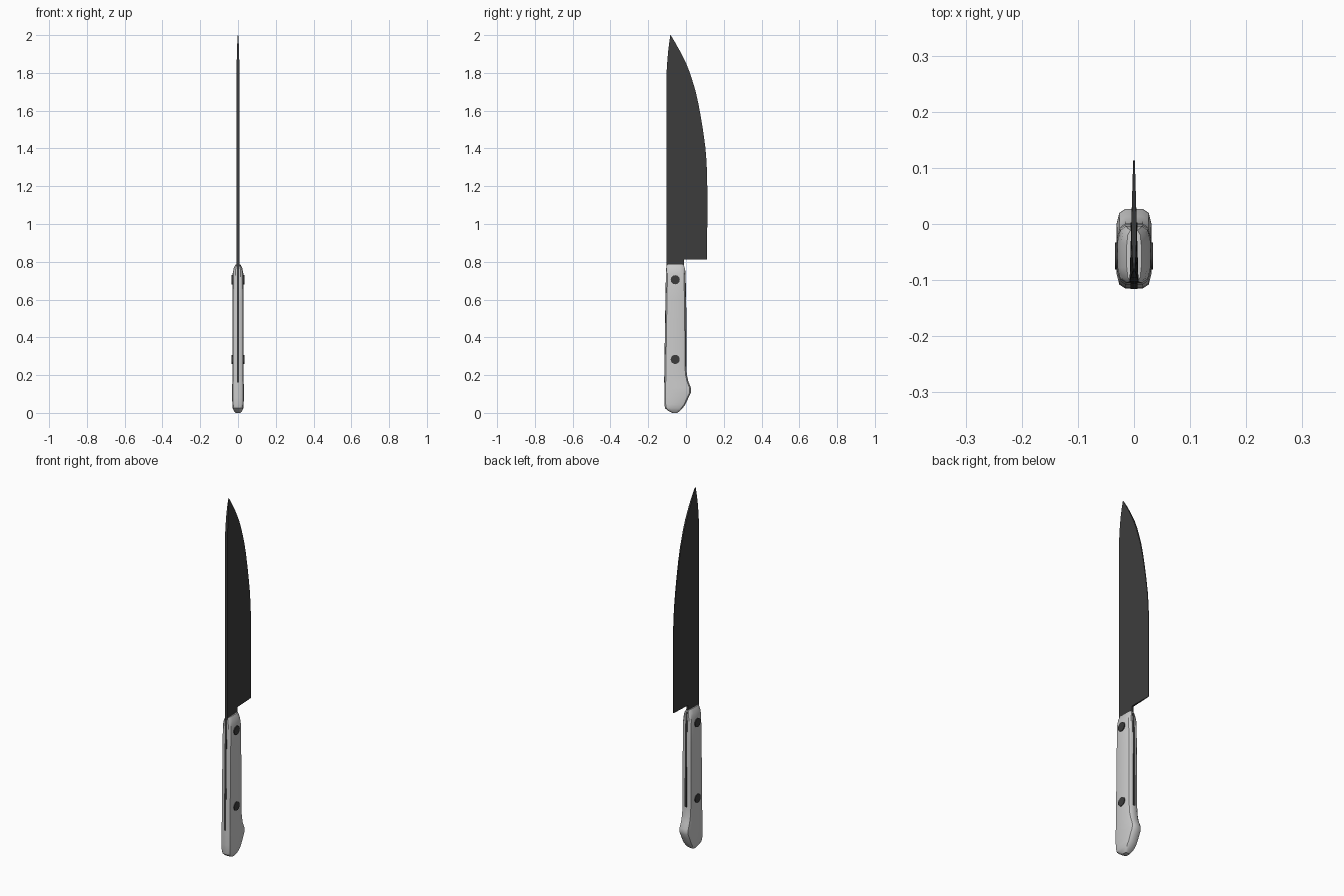
import bpy, bmesh, math

dark = bpy.data.materials.new("dark_steel")
dark.diffuse_color = (0.045, 0.045, 0.045, 1)


def loft(name, rings, angle, mat=None):
    """Skin closed rings of equal length and cap both ends."""
    bm = bmesh.new()
    vs = [[bm.verts.new(p) for p in r] for r in rings]
    n = len(vs[0])
    for a, b in zip(vs, vs[1:]):
        for i in range(n):
            j = (i + 1) % n
            bm.faces.new((a[i], a[j], b[j], b[i]))
    bm.faces.new(vs[0][::-1])
    bm.faces.new(vs[-1])
    bmesh.ops.recalc_face_normals(bm, faces=bm.faces)
    me = bpy.data.meshes.new(name)
    bm.to_mesh(me)
    bm.free()
    ob = bpy.data.objects.new(name, me)
    bpy.context.collection.objects.link(ob)
    finish(ob, angle, mat)
    return ob


def finish(ob, angle, mat):
    if mat:
        ob.data.materials.append(mat)
    bpy.ops.object.select_all(action='DESELECT')
    ob.select_set(True)
    bpy.context.view_layer.objects.active = ob
    bpy.ops.object.shade_smooth_by_angle(angle=math.radians(angle))


def half_thickness(y):
    # thick at the spine, thin at the cutting edge
    return 0.008 - 0.0065 * (y + 0.104) / 0.217


def steel_ring(z, y0, y1, k=1.0):
    a, b = half_thickness(y0) * k, half_thickness(y1) * k
    return [(-a, y0, z), (a, y0, z), (b, y1, z), (-b, y1, z)]


def handle_ring(z, y0, y1, w):
    # rounded rectangle with chamfered corners
    c = min(0.026, (y1 - y0) * 0.28)
    half = [(0.5 * w, y0), (0.85 * w, y0 + 0.28 * c), (w, y0 + c),
            (w, y1 - c), (0.85 * w, y1 - 0.28 * c), (0.5 * w, y1)]
    return [(x, y, z) for x, y in half] + [(-x, y, z) for x, y in half[::-1]]


# Blade: z, spine y, edge y, thickness factor
blade = [(0.77, -0.103, -0.011, 1), (0.811, -0.103, -0.010, 1),
         (0.813, -0.103, 0.112, 1), (1.15, -0.103, 0.113, 1),
         (1.26, -0.103, 0.112, 1), (1.34, -0.103, 0.108, 1),
         (1.41, -0.103, 0.102, 1), (1.49, -0.103, 0.091, 1),
         (1.57, -0.103, 0.078, 1), (1.64, -0.103, 0.065, 1),
         (1.71, -0.103, 0.049, 1), (1.80, -0.103, 0.021, 0.95),
         (1.85, -0.100, 0.001, 0.9), (1.91, -0.095, -0.029, 0.75),
         (1.96, -0.089, -0.057, 0.5), (2.0, -0.083, -0.081, 0.15)]
loft("blade", [steel_ring(*s) for s in blade], 20, dark)

# Full tang, slightly proud of the handle front and back
tang = [(0.16, -0.1155, -0.03), (0.25, -0.1145, 0.0025), (0.40, -0.112, 0.0025),
        (0.60, -0.109, 0.001), (0.75, -0.106, -0.003), (0.775, -0.104, -0.009)]
loft("tang", [[(x, y, z) for x, y in
               ((-0.006, y0), (0.006, y0), (0.006, y1), (-0.006, y1))]
              for z, y0, y1 in tang], 20, dark)

# Handle: z, front y, back y, half width
handle = [(0.0, -0.072, -0.046, 0.014), (0.012, -0.096, -0.030, 0.023),
          (0.025, -0.111, -0.018, 0.028), (0.045, -0.1145, -0.003, 0.030),
          (0.08, -0.115, 0.013, 0.031), (0.105, -0.115, 0.025, 0.031),
          (0.12, -0.115, 0.027, 0.031), (0.135, -0.115, 0.025, 0.031),
          (0.165, -0.1145, 0.013, 0.030), (0.20, -0.114, 0.005, 0.030),
          (0.25, -0.1135, 0.001, 0.030), (0.40, -0.111, 0.001, 0.030),
          (0.60, -0.108, -0.001, 0.030), (0.735, -0.105, -0.004, 0.029),
          (0.765, -0.104, -0.007, 0.023), (0.785, -0.102, -0.012, 0.013)]
loft("handle", [handle_ring(*s) for s in handle], 35)

# Rivets through the handle
for label, z in (("upper", 0.705), ("lower", 0.283)):
    bpy.ops.mesh.primitive_cylinder_add(vertices=24, radius=0.024, depth=0.068,
                                        location=(0, -0.057, z),
                                        rotation=(0, math.pi / 2, 0))
    rivet = bpy.context.object
    rivet.name = label + "_rivet"
    finish(rivet, 30, dark)
